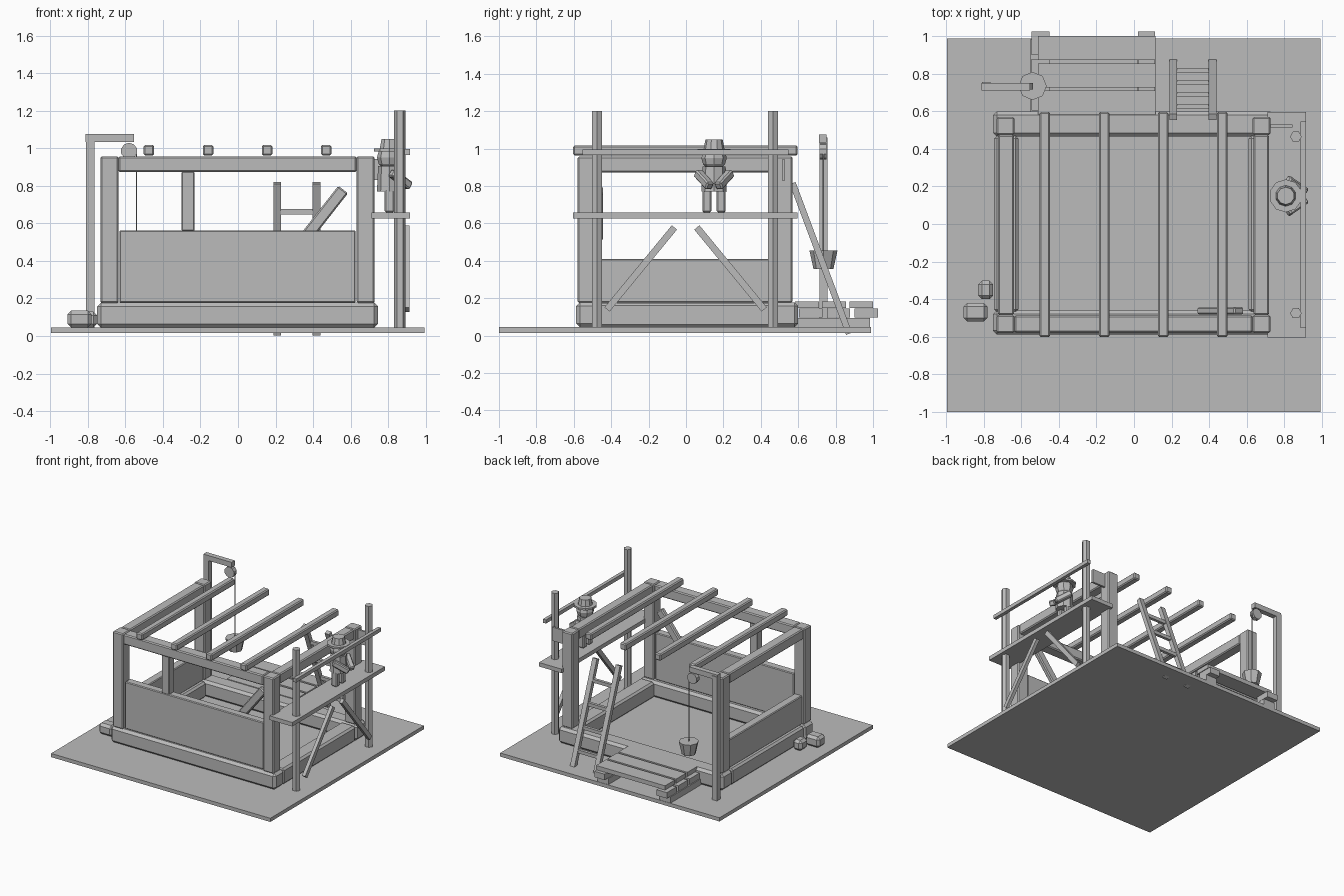
import bpy, bmesh, math
from mathutils import Vector, Matrix

if "Cube" in bpy.data.objects:
    bpy.data.objects.remove(bpy.data.objects["Cube"])

grey = bpy.data.materials.new("plain grey")
grey.diffuse_color = (0.5, 0.5, 0.5, 1)
grey.use_nodes = True
grey.node_tree.nodes["Principled BSDF"].inputs["Base Color"].default_value = grey.diffuse_color


def finish(name, bm, bevel=0):
    bmesh.ops.recalc_face_normals(bm, faces=bm.faces)
    me = bpy.data.meshes.new(name)
    bm.to_mesh(me)
    bm.free()
    me.materials.append(grey)
    ob = bpy.data.objects.new(name, me)
    bpy.context.collection.objects.link(ob)
    if bevel:
        m = ob.modifiers.new("Bevel", 'BEVEL')
        m.width = bevel
        m.segments = 1
    return ob


def box(name, x, y, z, bevel=0):
    """Axis-aligned box from (min, max) ranges."""
    bm = bmesh.new()
    bmesh.ops.create_cube(bm, size=1)
    for v in bm.verts:
        v.co = Vector([(r[0] + r[1]) / 2 + c * (r[1] - r[0]) for r, c in zip((x, y, z), v.co)])
    return finish(name, bm, bevel)


def aim(a, b, side):
    """Frame with z along a-b and x close to side."""
    d = (b - a).normalized()
    y = d.cross(side).normalized()
    m = Matrix((y.cross(d), y, d)).transposed().to_4x4()
    m.translation = (a + b) / 2
    return m


def bar(name, a, b, w, t, side=(1, 0, 0), bevel=0):
    """Square bar from a to b; w is its size along side."""
    a, b = Vector(a), Vector(b)
    bm = bmesh.new()
    bmesh.ops.create_cube(bm, size=1)
    bm.transform(aim(a, b, Vector(side)) @ Matrix.Diagonal((w, t, (b - a).length, 1)))
    return finish(name, bm, bevel)


def rod(name, a, b, r1, r2=None, n=8, side=(1, 0, 0)):
    """Round or tapered rod from a to b."""
    a, b = Vector(a), Vector(b)
    bm = bmesh.new()
    bmesh.ops.create_cone(bm, cap_ends=True, segments=n, radius1=r1,
                          radius2=r1 if r2 is None else r2, depth=(b - a).length)
    bm.transform(aim(a, b, Vector(side)))
    return finish(name, bm)


# ground slab
box("ground_slab", (-.995, .993), (-1, .988), (.015, .045))

# sill beams
box("front_sill", (-.75, .745), (-.588, -.46), (.045, .178), .02)
box("back_sill", (-.75, .745), (.465, .6), (.045, .178), .02)
box("left_sill", (-.745, -.615), (-.47, .47), (.045, .175), .015)
box("right_sill", (.61, .74), (-.47, .47), (.045, .175), .015)

# corner posts
for sx, x in (("left", (-.732, -.637)), ("right", (.632, .727))):
    for sy, y in (("front", (-.58, -.485)), ("back", (.475, .57))):
        box(f"{sy}_{sx}_post", x, y, (.175, .957), .008)

# top beams (back is open) and rafters
box("front_top_beam", (-.637, .632), (-.578, -.487), (.873, .957), .008)
box("left_top_beam", (-.725, -.64), (-.485, .475), (.873, .957), .008)
box("right_top_beam", (.637, .72), (-.485, .475), (.873, .957), .008)
for i in range(4):
    x = -.474 + i * .3145
    box(f"rafter_{i + 1}", (x - .028, x + .028), (-.603, .597), (.962, 1.017), .008)

# wall panels, window stud, loose brace
box("front_panel", (-.632, .626), (-.562, -.495), (.178, .563), .006)
box("left_panel", (-.715, -.645), (-.485, .475), (.175, .41), .006)
box("window_stud", (-.3, -.232), (-.562, -.495), (.56, .875), .004)
bar("wall_brace", (.36, -.463, .525), (.56, -.463, .78), .04, .065, (0, 1, 0), .008)

# scaffold on the right side
for tag, y in (("front", -.475), ("back", .465)):
    rod(f"scaffold_pole_{tag}", (.862, y, .045), (.862, y, 1.2), .031, n=6, side=(0, 1, 0))
box("scaffold_platform", (.71, .915), (-.604, .597), (.625, .658))
box("guard_rail", (.887, .915), (-.553, .547), (.965, .995))
for tag, s in (("front", -1), ("back", 1)):
    bar(f"scaffold_brace_{tag}", (.9, -.002 + s * .42, .14), (.9, -.002 + s * .06, .578),
        .028, .036)
box("tie_plate", (.725, .845), (.513, .53), (.83, .942))

# worker on the platform
X, Y = .808, .15
for s in (-1, 1):
    tag = "left" if s > 0 else "right"
    box(f"worker_leg_{tag}", (X - .027, X + .025), (Y + s * .038 - .024, Y + s * .038 + .024),
        (.658, .78), .008)
    bar(f"worker_arm_{tag}", (X + .01, Y + s * .088, .87), (X + .105, Y + s * .022, .798),
        .045, .045, (0, 0, 1), .008)
rod("worker_torso", (X, Y, .77), (X, Y, .905), .068, .062)
bm = bmesh.new()
bmesh.ops.create_uvsphere(bm, u_segments=8, v_segments=6, radius=.068)
bm.transform(Matrix.Translation((X, Y, .95)))
finish("worker_head", bm)
rod("hat_brim", (X, Y, .982), (X, Y, .998), .088, n=10)
rod("hat_crown", (X, Y, .996), (X, Y, 1.048), .056, .046, n=10)

# ladder leaning on the back
for tag, x in (("left", .208), ("right", .418)):
    bar(f"ladder_rail_{tag}", (x, .872, .01), (x, .57, .815), .04, .034)
for i in range(4):
    t = .18 + i * .21
    p = Vector((0, .872, .01)).lerp(Vector((0, .57, .815)), t)
    box(f"ladder_rung_{i + 1}", (.21, .416), (p.y - .012, p.y + .012), (p.z - .014, p.z + .014))

# hoist with pulley, rope and bucket
box("hoist_pole", (-.81, -.765), (.713, .757), (.045, 1.06))
box("hoist_arm", (-.812, -.555), (.71, .752), (1.033, 1.075))
rod("hoist_pulley", (-.58, .715, .985), (-.58, .752, .985), .044, n=10)
rod("hoist_rope", (-.54, .735, .4), (-.54, .735, .985), .004, n=6)
rod("bucket", (-.54, .735, .355), (-.54, .735, .455), .053, .075)

# timber stack behind the frame
for i, x in enumerate((-.5, .065)):
    box(f"stack_runner_{i + 1}", (x - .05, x + .05), (.57, .985), (.045, .095))
for i in range(3):
    y = .605 + i * .148
    box(f"stack_block_{i + 1}_left", (-.545, -.45), (y, y + .125), (.097, .145))
    box(f"stack_block_{i + 1}_right", (.02, .112), (y, y + .125), (.097, .145))
    y = .583 + i * .145
    box(f"plank_{i + 1}", (-.51, .115), (y, y + .127), (.147, .182))

# foundation stones
box("stone_large", (-.908, -.78), (-.52, -.42), (.045, .135), .02)
box("stone_small", (-.83, -.75), (-.4, -.302), (.045, .13), .02)
